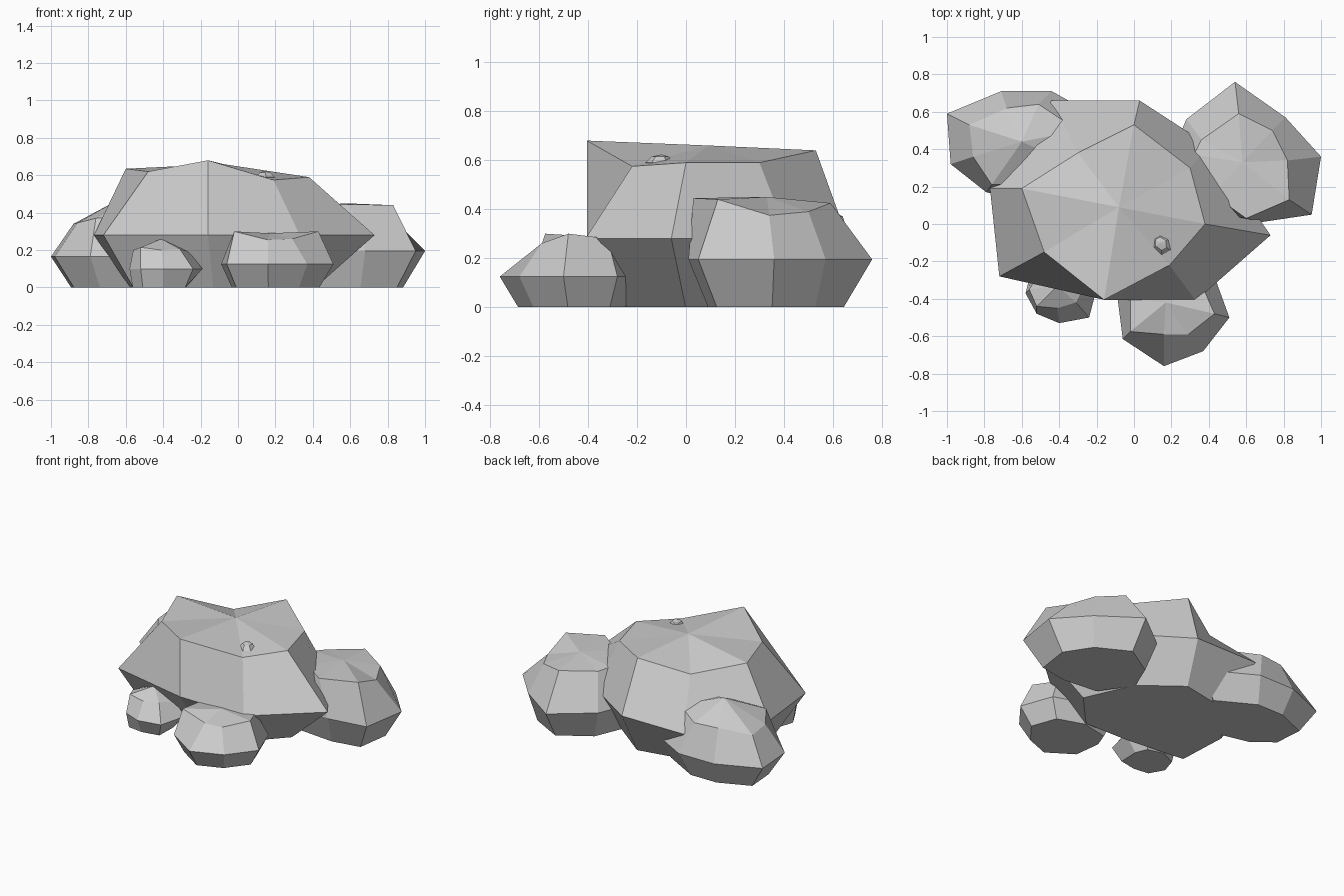
import bpy, bmesh


def rock(name, peak, belt, belt_z, crown, foot=0.78, base=0.0):
    """Faceted boulder: flat foot, wide belt, crown ring and a fan to the peak.
    crown is a list of points, or (taper, height) to derive it from the belt.
    foot is one scale or one per belt point, measured from the peak's axis."""
    cx, cy, _ = peak
    n = len(belt)
    feet = foot if isinstance(foot, list) else [foot] * n
    if isinstance(crown, tuple):
        taper, height = crown
        crown = [(cx + (x - cx) * taper, cy + (y - cy) * taper, height) for x, y in belt]
    bm = bmesh.new()
    low = [bm.verts.new((cx + (x - cx) * s, cy + (y - cy) * s, base)) for (x, y), s in zip(belt, feet)]
    mid = [bm.verts.new((x, y, belt_z)) for x, y in belt]
    top = [bm.verts.new(p) for p in crown]
    apex = bm.verts.new(peak)
    bm.faces.new(low[::-1])
    for i in range(n):
        j = (i + 1) % n
        bm.faces.new((low[i], low[j], mid[j], mid[i]))
        bm.faces.new((mid[i], mid[j], top[j], top[i]))
        bm.faces.new((top[i], top[j], apex))
    bmesh.ops.recalc_face_normals(bm, faces=bm.faces)
    mesh = bpy.data.meshes.new(name)
    bm.to_mesh(mesh)
    bm.free()
    obj = bpy.data.objects.new(name, mesh)
    bpy.context.collection.objects.link(obj)
    return obj


# Large central boulder
rock("main_boulder", (-0.08, 0.09, 0.66),
     [(-0.16, -0.405), (0.33, -0.41), (0.73, -0.06), (0.40, 0.42),
      (0.03, 0.66), (-0.44, 0.66), (-0.77, 0.19), (-0.72, -0.28)], 0.28,
     [(-0.16, -0.405, 0.68), (0.19, -0.22, 0.575), (0.38, 0.0, 0.59), (0.30, 0.30, 0.59),
      (0.0, 0.53, 0.64), (-0.30, 0.38, 0.55), (-0.60, 0.19, 0.635), (-0.48, -0.15, 0.62)],
     [0.65, 0.66, 0.61, 0.72, 0.77, 0.66, 0.72, 0.75])

# Right-hand boulder
rock("right_boulder", (0.58, 0.33, 0.45),
     [(0.95, 0.05), (1.0, 0.36), (0.81, 0.57), (0.54, 0.76),
      (0.28, 0.56), (0.18, 0.32), (0.36, 0.06), (0.68, 0.01)], 0.195,
     [(0.83, 0.13, 0.44), (0.82, 0.34, 0.375), (0.74, 0.50, 0.39), (0.56, 0.59, 0.425),
      (0.36, 0.45, 0.42), (0.32, 0.37, 0.43), (0.42, 0.16, 0.44), (0.60, 0.03, 0.445)],
     [0.73, 0.72, 0.82, 0.73, 0.8, 0.8, 0.8, 0.75])

# Back left boulder
rock("back_left_boulder", (-0.60, 0.44, 0.49),
     [(-0.79, 0.17), (-0.50, 0.10), (-0.22, 0.24), (-0.10, 0.52),
      (-0.44, 0.71), (-0.71, 0.71), (-1.0, 0.59), (-0.98, 0.32)], 0.165,
     [(-0.76, 0.21, 0.37), (-0.55, 0.22, 0.38), (-0.36, 0.33, 0.40), (-0.30, 0.50, 0.39),
      (-0.51, 0.64, 0.37), (-0.68, 0.62, 0.37), (-0.88, 0.53, 0.34), (-0.86, 0.36, 0.345)],
     0.73)

# Front stone
rock("front_stone", (0.17, -0.42, 0.29),
     [(-0.06, -0.615), (0.16, -0.76), (0.37, -0.68), (0.51, -0.50),
      (0.43, -0.28), (0.20, -0.20), (-0.04, -0.25), (-0.09, -0.38)], 0.125,
     [(-0.02, -0.575, 0.30), (0.16, -0.59, 0.255), (0.29, -0.59, 0.26), (0.43, -0.48, 0.30),
      (0.36, -0.32, 0.28), (0.19, -0.27, 0.28), (0.03, -0.30, 0.28), (-0.02, -0.40, 0.28)])

# Small front left stone
rock("small_stone", (-0.41, -0.33, 0.26),
     [(-0.58, -0.37), (-0.52, -0.48), (-0.40, -0.53), (-0.24, -0.50),
      (-0.19, -0.31), (-0.27, -0.20), (-0.42, -0.17), (-0.55, -0.25)], 0.10,
     [(-0.56, -0.35, 0.20), (-0.52, -0.44, 0.215), (-0.41, -0.45, 0.20), (-0.31, -0.42, 0.205),
      (-0.26, -0.32, 0.19), (-0.32, -0.24, 0.20), (-0.42, -0.22, 0.21), (-0.51, -0.27, 0.21)],
     [0.9, 0.9, 0.75, 0.75, 0.6, 0.7, 0.75, 0.85])

# Pebble poking through the top
rock("pebble", (0.14, -0.10, 0.623),
     [(0.10, -0.13), (0.15, -0.165), (0.195, -0.14), (0.19, -0.08), (0.14, -0.05), (0.10, -0.07)],
     0.59, (0.6, 0.615), base=0.56)
